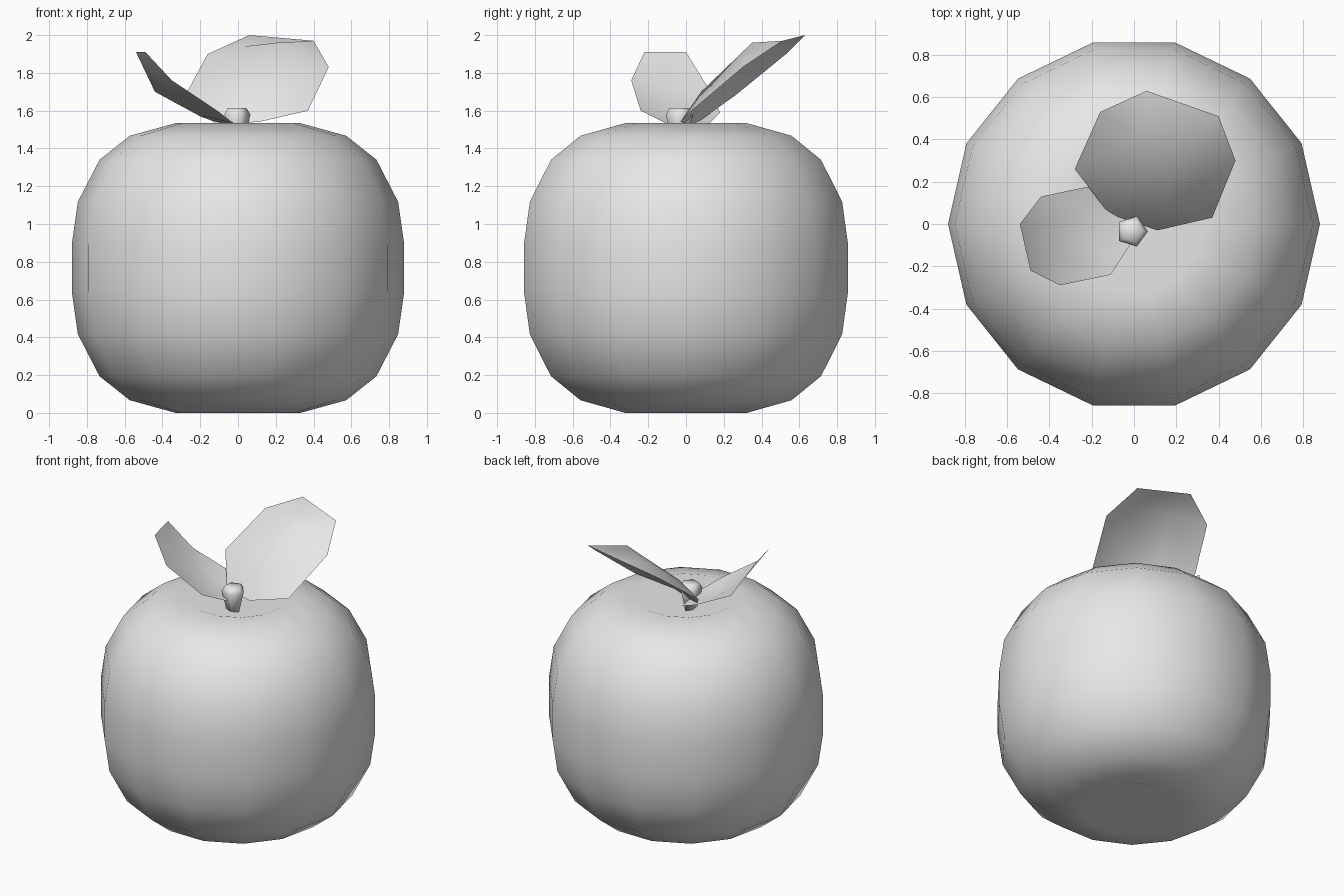
import bpy
import bmesh
from math import cos, sin, tau

cube = bpy.data.objects.get("Cube")
if cube:
    bpy.data.objects.remove(cube, do_unlink=True)

# One plain grey for everything
grey = bpy.data.materials.new("plain_grey")
grey.use_nodes = True
colour = (0.8, 0.8, 0.8, 1)
grey.diffuse_color = colour
grey.node_tree.nodes["Principled BSDF"].inputs["Base Color"].default_value = colour


def finish(name, bm, fix_normals=True):
    """Turn a bmesh into a smooth shaded object."""
    if fix_normals:
        bmesh.ops.recalc_face_normals(bm, faces=bm.faces)
    for face in bm.faces:
        face.smooth = True
    mesh = bpy.data.meshes.new(name)
    bm.to_mesh(mesh)
    bm.free()
    mesh.materials.append(grey)
    obj = bpy.data.objects.new(name, mesh)
    bpy.context.collection.objects.link(obj)
    return obj


def lathe(name, profile, sides, centre=(0, 0)):
    """Spin (radius, height) points; the first and last are poles."""
    bm = bmesh.new()
    cx, cy = centre
    rings = []
    for radius, z in profile[1:-1]:
        rings.append([bm.verts.new((cx + radius * cos(tau * i / sides),
                                    cy + radius * sin(tau * i / sides), z))
                      for i in range(sides)])
    bottom = bm.verts.new((cx, cy, profile[0][1]))
    top = bm.verts.new((cx, cy, profile[-1][1]))
    for i in range(sides):
        j = (i + 1) % sides
        for low, high in zip(rings, rings[1:]):
            bm.faces.new((low[i], low[j], high[j], high[i]))
        bm.faces.new((bottom, rings[0][j], rings[0][i]))
        bm.faces.new((top, rings[-1][i], rings[-1][j]))
    return finish(name, bm)


def leaf(name, base, lower, upper, tip):
    """Rounded leaf: a four by four grid with its corners left off."""
    bm = bmesh.new()
    base, lower, upper, tip = [[bm.verts.new(p) for p in row]
                               for row in (base, lower, upper, tip)]
    bm.faces.new((base[0], base[1], lower[2], lower[1]))
    bm.faces.new((base[0], lower[1], lower[0]))
    bm.faces.new((base[1], lower[3], lower[2]))
    for i in range(3):
        bm.faces.new((lower[i], lower[i + 1], upper[i + 1], upper[i]))
    bm.faces.new((upper[1], upper[2], tip[1], tip[0]))
    bm.faces.new((upper[0], upper[1], tip[0]))
    bm.faces.new((upper[2], upper[3], tip[1]))
    return finish(name, bm, fix_normals=False)


# Fruit body: half profile mirrored about its middle, dimpled at both poles
middle = 0.767
half = [(0.88, 0.125), (0.848, 0.35), (0.733, 0.573),
        (0.573, 0.7), (0.33, 0.767), (0, 0.66)]
profile = [(r, middle - h) for r, h in reversed(half)]
profile += [(r, middle + h) for r, h in half]
lathe("fruit_body", profile, sides=14)

# Stem: flared five sided stub rising from the dimple
lathe("stem", [(0, 1.41), (0.035, 1.41), (0.076, 1.58), (0.055, 1.613), (0, 1.613)],
      sides=5, centre=(-0.01, -0.035))

# Large leaf: leans backward, arched along its middle
leaf("large_leaf",
     base=[(-0.12, 0.05, 1.53), (0.11, -0.03, 1.54)],
     lower=[(-0.28, 0.26, 1.68), (-0.06, 0.16, 1.72),
            (0.13, 0.08, 1.7), (0.37, 0.03, 1.6)],
     upper=[(-0.16, 0.53, 1.9), (0.03, 0.42, 1.94),
            (0.21, 0.35, 1.96), (0.48, 0.3, 1.83)],
     tip=[(0.06, 0.63, 2.0), (0.4, 0.51, 1.97)])

# Small leaf: leans to the side and curls upward at its tip
leaf("small_leaf",
     base=[(-0.02, -0.1, 1.53), (-0.04, 0.1, 1.51)],
     lower=[(-0.11, -0.24, 1.6), (-0.17, -0.1, 1.57),
            (-0.2, 0.06, 1.57), (-0.2, 0.18, 1.59)],
     upper=[(-0.35, -0.29, 1.76), (-0.38, -0.14, 1.73),
            (-0.41, 0, 1.72), (-0.44, 0.13, 1.7)],
     tip=[(-0.49, -0.22, 1.91), (-0.54, 0, 1.91)])
